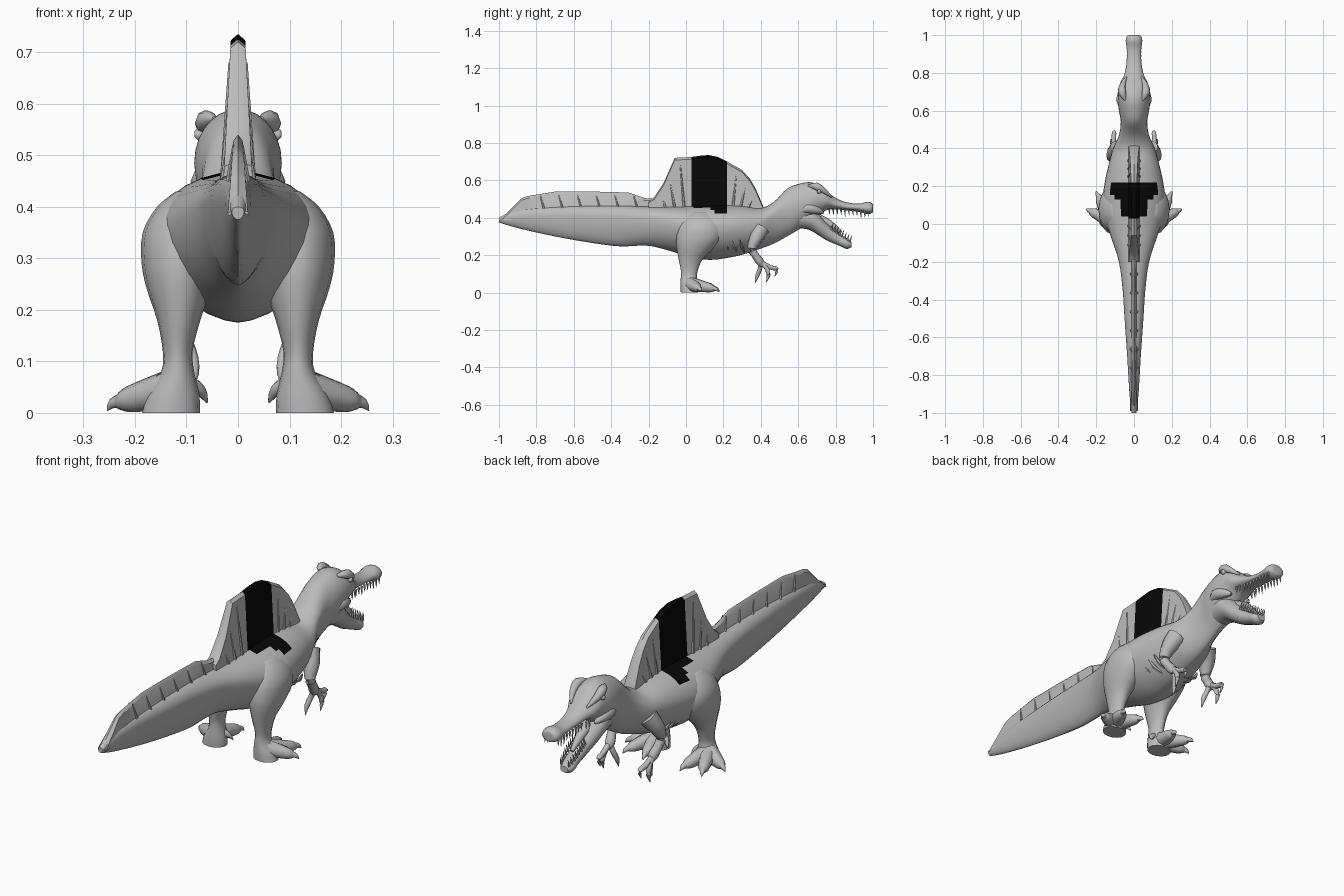
import bpy, bmesh, math
from mathutils import Vector


def material(name, v):
    m = bpy.data.materials.new(name)
    m.diffuse_color = (v, v, v, 1)
    return m


GREY, BLACK = material("grey skin", 0.5), material("black patch", 0.002)


def loft(name, rings, rule=None, angle=50):
    """Skin closed rings of points into one capped object."""
    bm = bmesh.new()
    vs = [[bm.verts.new(p) for p in r] for r in rings]
    n = len(vs[0])
    for a, b in zip(vs, vs[1:]):
        for i in range(n):
            bm.faces.new((a[i], a[(i + 1) % n], b[(i + 1) % n], b[i]))
    bm.faces.new(vs[0])
    bm.faces.new(vs[-1])
    bmesh.ops.recalc_face_normals(bm, faces=bm.faces)
    if rule:
        for f in bm.faces:
            f.material_index = 1 if rule(f.calc_center_median()) else 0
    me = bpy.data.meshes.new(name)
    bm.to_mesh(me)
    bm.free()
    ob = bpy.data.objects.new(name, me)
    bpy.context.collection.objects.link(ob)
    me.materials.append(GREY)
    if rule:
        me.materials.append(BLACK)
    bpy.ops.object.select_all(action='DESELECT')
    ob.select_set(True)
    bpy.context.view_layer.objects.active = ob
    bpy.ops.object.shade_smooth_by_angle(angle=math.radians(angle))
    return ob


def smooth(rows, k=3):
    """Catmull-Rom interpolation of rows of numbers."""
    out = []
    for i in range(len(rows) - 1):
        p0, p1 = rows[max(i - 1, 0)], rows[i]
        p2, p3 = rows[i + 1], rows[min(i + 2, len(rows) - 1)]
        for j in range(k):
            t = j / k
            out.append([b + 0.5 * t * (c - a + t * (2 * a - 5 * b + 4 * c - d + t * (3 * (b - c) + d - a)))
                        for a, b, c, d in zip(p0, p1, p2, p3)])
    return out + [list(rows[-1])]


def slices(rows, n=24, keel=1.0):
    """Upright cross-sections from (y, middle z, half width, top z, bottom z)."""
    rings = []
    for y, zc, rx, zt, zb in rows:
        ring = []
        for i in range(n):
            c, s = math.cos(2 * math.pi * i / n), math.sin(2 * math.pi * i / n)
            x = rx * math.copysign(abs(c) ** (keel if s < 0 else 1), c)
            ring.append((x, y, zc + s * (zt - zc if s > 0 else zc - zb)))
        rings.append(ring)
    return rings


def tube(name, pts, s=1, n=8, k=3):
    """Round limb through (x, y, z, radius) points; s mirrors x."""
    rows = smooth(pts, k) if k > 1 else pts
    P = [Vector((r[0] * s, r[1], r[2])) for r in rows]
    rings = []
    for i, r in enumerate(rows):
        d = P[min(i + 1, len(P) - 1)] - P[max(i - 1, 0)]
        q = d.to_track_quat('Z', 'Y')
        rad = max(r[3], 0.0008)
        rings.append([P[i] + q @ Vector((rad * math.cos(a), rad * math.sin(a), 0))
                      for a in (2 * math.pi * j / n for j in range(n))])
    return loft(name, rings)


def blade(name, top, base, t0, t1, rule=None):
    """Thin upright fin under a (y, z) outline, thinner at the top."""
    zmax = max(z for _, z in top)
    rings = []
    for y, z in top:
        t = t0 + (t1 - t0) * max(0, z - base) / (zmax - base)
        rings.append([(-t0, y, base), (t0, y, base), (t, y, z - 0.012),
                      (0, y, z), (-t, y, z - 0.012)])
    return loft(name, rings, rule, 35)


# Body, neck and upper jaw in one skin
body = [(-1, .39, .012, .40, .375), (-.9, .405, .024, .445, .345),
        (-.7, .41, .036, .46, .30), (-.5, .41, .05, .465, .265),
        (-.35, .405, .06, .465, .247), (-.2, .395, .08, .46, .25),
        (-.06, .37, .125, .46, .215), (.04, .35, .155, .463, .185),
        (.13, .345, .165, .467, .175), (.22, .35, .155, .468, .185),
        (.31, .36, .135, .463, .205), (.4, .37, .11, .452, .235),
        (.47, .415, .08, .485, .262), (.54, .455, .07, .555, .30),
        (.6, .47, .08, .58, .335), (.66, .485, .085, .59, .37),
        (.71, .50, .08, .575, .41), (.75, .49, .072, .545, .44),
        (.79, .475, .052, .512, .445), (.85, .46, .04, .485, .44),
        (.92, .455, .038, .475, .432), (.97, .45, .044, .485, .42),
        (.995, .45, .036, .477, .425), (1, .45, .02, .465, .435)]


def saddle(c):
    w = .115 if c.y > .13 else .055
    return .03 < c.y < .22 and abs(c.x) < w and c.z > .4


loft("body", slices(smooth(body, 4), 28, 1.25), saddle)

# Lower jaw, open downwards, with a tongue
jaw = [(.60, .41, .06, .47, .345), (.66, .40, .068, .46, .335),
       (.71, .37, .06, .42, .305), (.76, .325, .042, .365, .275),
       (.82, .28, .032, .315, .25), (.86, .262, .034, .29, .233),
       (.885, .255, .02, .27, .243)]
loft("lower_jaw", slices(smooth(jaw), 16))
tube("tongue", [(0, .70, .40, .025), (0, .77, .365, .02), (0, .83, .32, .008)])

# Back sail with ribs, and tail fin
sail = [(-.20, .49), (-.17, .51), (-.12, .585), (-.06, .72), (.03, .725), (.08, .732),
        (.12, .735), (.17, .725), (.22, .70), (.3, .655), (.34, .61),
        (.37, .56), (.405, .48), (.42, .445)]
blade("sail", sail, .43, .03, .014, lambda c: .03 < c.y < .22)
fin = [(-.99, .395), (-.93, .455), (-.88, .505), (-.85, .515), (-.7, .54), (-.5, .54),
       (-.31, .535), (-.22, .505), (-.16, .50)]
blade("tail_fin", fin, .39, .02, .009)
for s in (1, -1):
    for y0, y1, z1 in ((-.11, -.13, .54), (-.06, -.09, .62), (-.01, -.03, .68),
                       (.25, .27, .64), (.29, .325, .6), (.33, .37, .53)):
        tube("sail_rib", [(.028, y0, .45, .008), (.016, y1, z1, .003)], s, 6, 1)
    for y in (-.78, -.68, -.58, -.48, -.38, -.28):
        tube("fin_rib", [(.018, y + .02, .45, .006), (.009, y, .52, .002)], s, 6, 1)

# Legs: (z, x, y, half width, half depth)
leg = [(.43, .08, .08, .04, .06), (.40, .095, .08, .062, .095), (.35, .11, .08, .075, .12),
       (.29, .115, .07, .072, .122), (.24, .115, .05, .062, .1),
       (.18, .115, .025, .042, .065), (.12, .117, .018, .029, .046),
       (.08, .117, .015, .032, .043), (.035, .125, .018, .05, .047), (0, .13, .018, .056, .046)]
toes = [(.235, .07), (.19, .15), (.10, .155)]
for s in (1, -1):
    loft("leg", [[(s * (x + rx * math.cos(a)), y + ry * math.sin(a), z)
                  for a in (2 * math.pi * i / 16 for i in range(16))]
                 for z, x, y, rx, ry in smooth(leg)])
    for tx, ty in toes:
        dx, dy = tx - .13, ty - .02
        tube("toe", [(.13, .02, .045, .04), (.13 + dx * .55, .02 + dy * .55, .032, .03),
                     (.13 + dx * .85, .02 + dy * .85, .024, .023), (tx, ty, .018, .012)], s)
        tube("toe_claw", [(tx - dx * .12, ty - dy * .12, .026, .015),
                          (tx + dx * .08, ty + dy * .08, .018, .01),
                          (tx + dx * .18, ty + dy * .18, .004, .001)], s)
    tube("inner_toe", [(.11, .02, .06, .022), (.075, .035, .045, .013), (.06, .05, .02, .002)], s)

    # Arms with three hooked fingers
    tube("arm", [(.085, .40, .34, .045), (.11, .375, .29, .036), (.12, .352, .235, .024),
                 (.118, .37, .20, .02), (.11, .395, .165, .022), (.108, .41, .145, .014)], s, 10)
    for fx, fy, fz in ((.085, .375, .05), (.118, .435, .055), (.105, .48, .085)):
        tube("finger", [(.11, .395, .165, .014), ((.11 + fx) / 2, (.42 + fy) / 2, .135, .012),
                        (fx, fy + .006, fz + .04, .011), (fx, fy - .006, fz, .001)], s)

    # Brow, eye, nostril ridge and belly folds
    tube("brow", [(.045, .655, .57, .006), (.062, .695, .568, .02),
                  (.06, .735, .545, .016), (.04, .78, .51, .004)], s)
    tube("eye", [(.066, .705, .543, .004), (.075, .712, .54, .013), (.082, .718, .537, .004)], s)
    tube("jaw_muscle", [(.055, .60, .43, .01), (.066, .65, .45, .026),
                        (.06, .70, .44, .022), (.05, .735, .425, .006)], s)
    for y in (.18, .22, .26, .30):
        tube("belly_fold", [(.125, y - .01, .28, .003), (.10, y, .242, .009),
                            (.05, y + .01, .216, .003)], s, 6)

    # Teeth in both jaws
    for i in range(11):
        y = .765 + i * .021
        x = .034 if i > 1 else .044
        h = .032 if i in (4, 8, 9) else .022
        tube("upper_tooth", [(x, y, .45 - .001 * i, .006), (x, y + .003, .44 - .001 * i - h, .001)],
             s, 5, 1)
    for i in range(8):
        t = i / 7
        y, z = .775 + .1 * t, .335 - .065 * t
        tube("lower_tooth", [(.03 - .01 * t * t, y, z, .006),
                             (.03 - .01 * t * t, y + .012, z + .035, .001)], s, 5, 1)
